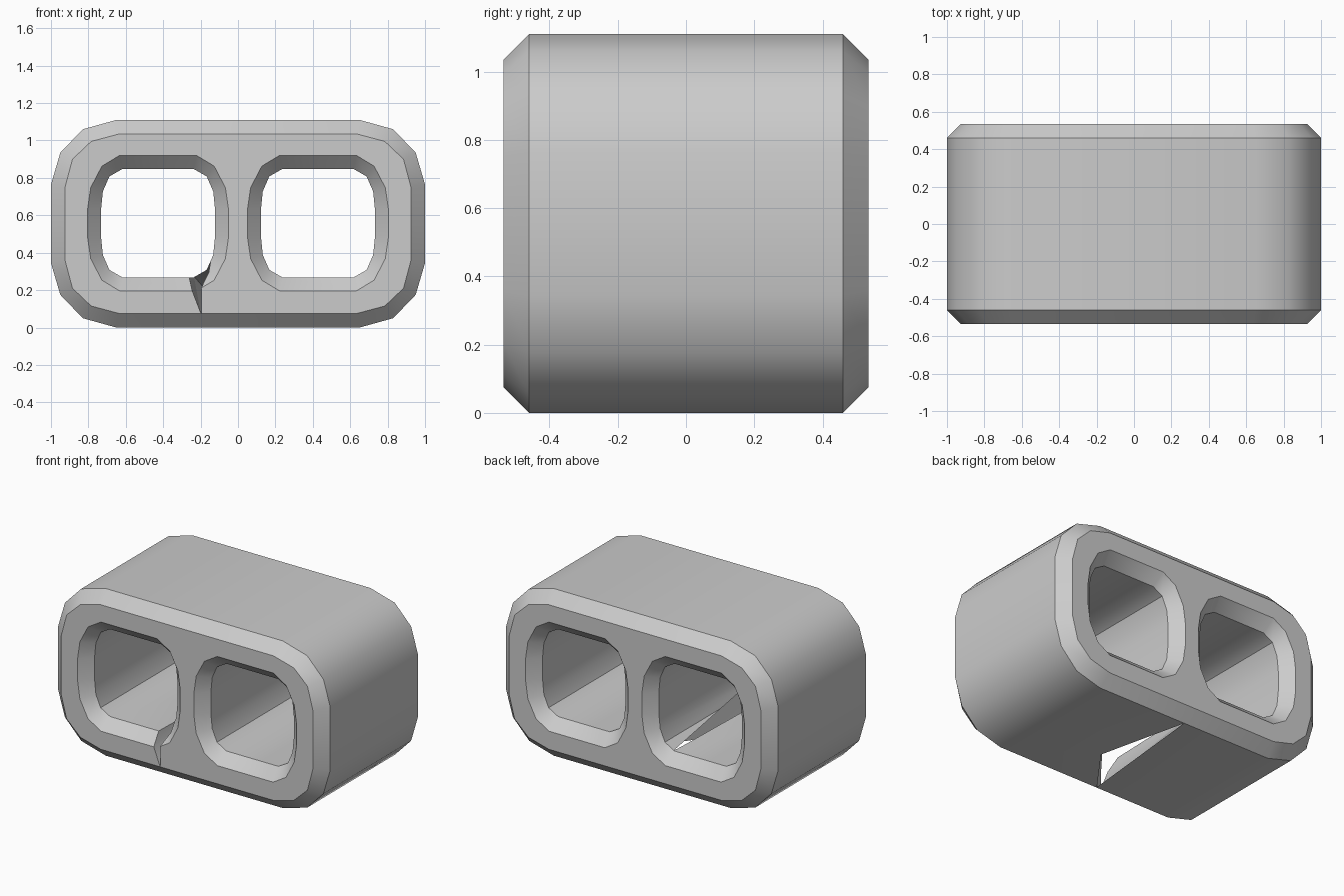
import bpy, bmesh, math

if "Cube" in bpy.data.objects:
    bpy.data.objects.remove(bpy.data.objects["Cube"])

MID_Z = 0.555


def rounded_ring(quarter, cx=0.0, cz=MID_Z):
    """Mirror one corner's points (top to side) into a closed outline."""
    q = quarter
    pts = q + [(x, -z) for x, z in q[::-1]]
    pts += [(-x, -z) for x, z in q] + [(-x, z) for x, z in q[::-1]]
    return [(cx + x, cz + z) for x, z in pts]


def loft(bm, wide, narrow, wide_y, narrow_y):
    """Tube of four rings; returns the front and back boundary edges."""
    ys_small, ys_big = sorted((wide_y, narrow_y))
    small, big = (wide, narrow) if wide_y < narrow_y else (narrow, wide)
    rings = [[bm.verts.new((x, y, z)) for x, z in ring]
             for ring, y in ((big, -ys_big), (small, -ys_small),
                             (small, ys_small), (big, ys_big))]
    n = len(wide)
    for a, b in zip(rings, rings[1:]):
        for i in range(n):
            j = (i + 1) % n
            bm.faces.new((a[i], a[j], b[j], b[i]))
    return [[bm.edges.get((r[i], r[(i + 1) % n])) for i in range(n)]
            for r in (rings[0], rings[-1])]


bm = bmesh.new()

# Outer shell with chamfered front and back rims
outer = rounded_ring([(.65, .555), (.83, .505), (.95, .38), (1, .21)])
rim = rounded_ring([(.635, .48), (.785, .44), (.885, .345), (.925, .195)])
front, back = loft(bm, outer, rim, 0.46, 0.535)

# Two flared through holes
for side in (-1, 1):
    cx, cz = side * 0.4275, 0.558
    flare = rounded_ring([(.205, .3625), (.30, .305), (.36, .19), (.3775, .07)], cx, cz)
    throat = rounded_ring([(.19, .29), (.26, .25), (.295, .17), (.305, .07)], cx, cz)
    f, b = loft(bm, flare, throat, 0.535, 0.46)
    front += f
    back += b

# Flat front and back faces around the holes
for edges, ny in ((front, -1), (back, 1)):
    bmesh.ops.triangle_fill(bm, use_beauty=True, use_dissolve=False,
                            edges=edges, normal=(0, ny, 0))
bmesh.ops.recalc_face_normals(bm, faces=bm.faces[:])
mesh = bpy.data.meshes.new("double_hole_block")
bm.to_mesh(mesh)
bm.free()
block = bpy.data.objects.new("double_hole_block", mesh)
bpy.context.collection.objects.link(block)

# Crack: a wedge from the hole floor down through the underside
bm = bmesh.new()
for p in ((-.2, -.54, .08), (-.2, -.54, .2), (-.245, -.54, .197),
          (-.262, -.465, .273), (-.15, -.465, .35), (-.236, .455, .275),
          (0, .455, -.003), (-.09, -.45, -.003), (.138, -.14, -.003)):
    bm.verts.new(p)
hull = bmesh.ops.convex_hull(bm, input=bm.verts[:])
bmesh.ops.recalc_face_normals(bm, faces=bm.faces[:])
mesh = bpy.data.meshes.new("crack_cutter")
bm.to_mesh(mesh)
bm.free()
cutter = bpy.data.objects.new("crack_cutter", mesh)
cutter.hide_render = True
bpy.context.collection.objects.link(cutter)

mod = block.modifiers.new("crack", 'BOOLEAN')
mod.operation = 'DIFFERENCE'
mod.solver = 'EXACT'
mod.object = cutter
bpy.context.view_layer.objects.active = block
block.select_set(True)
bpy.ops.object.modifier_apply(modifier="crack")
bpy.data.objects.remove(cutter)

# Soft rounding around the corners, crisp chamfers
bpy.ops.object.shade_smooth_by_angle(angle=math.radians(35))
